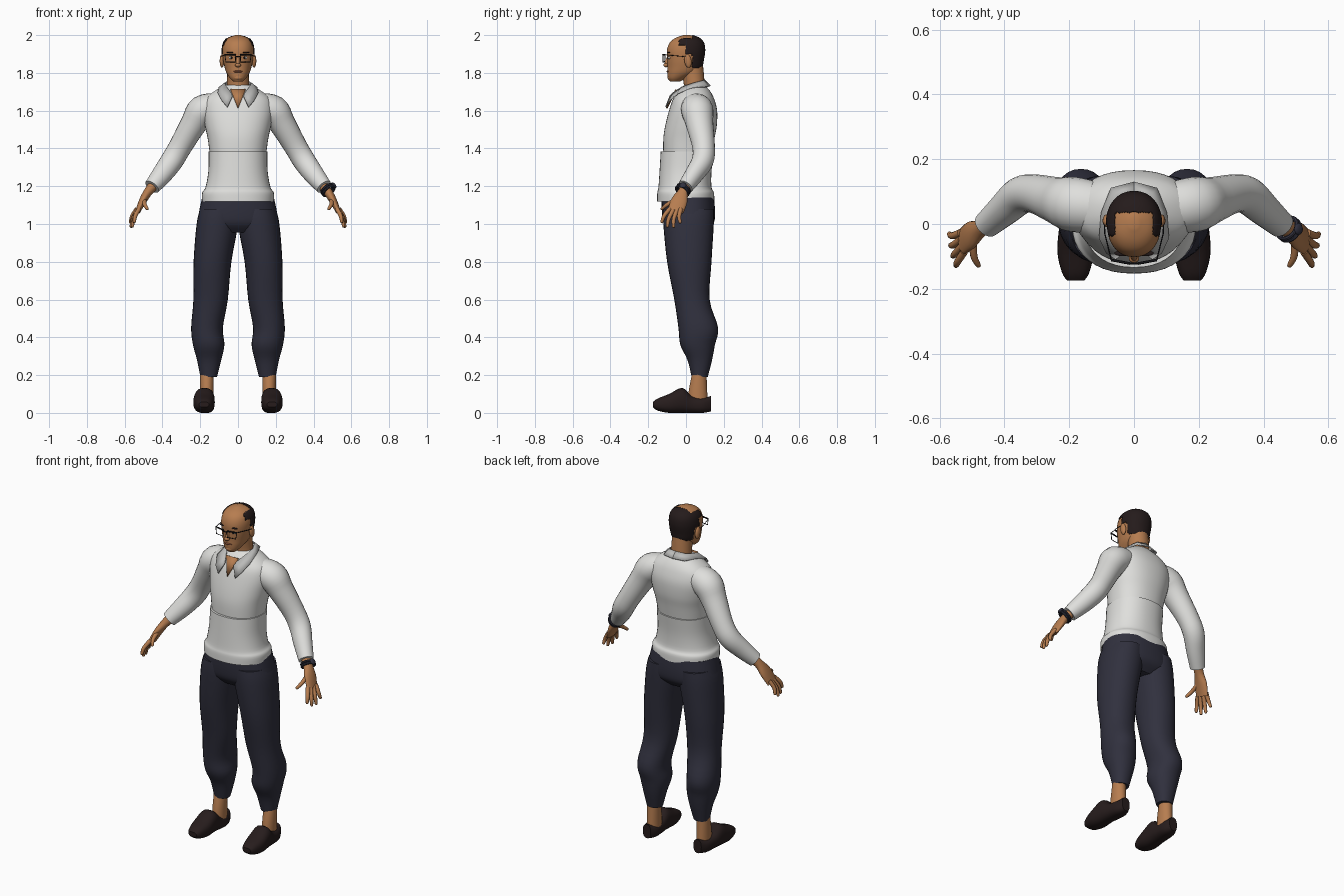
import bpy, bmesh, math
from mathutils import Vector

cube = bpy.data.objects.get("Cube")
if cube:
    bpy.data.objects.remove(cube, do_unlink=True)


def material(name, r, g, b):
    m = bpy.data.materials.new(name)
    m.use_nodes = True
    m.diffuse_color = (r, g, b, 1)
    shader = m.node_tree.nodes["Principled BSDF"]
    shader.inputs["Base Color"].default_value = (r, g, b, 1)
    shader.inputs["Roughness"].default_value = .8
    return m


skin = material("warm brown skin", .47, .205, .08)
knit = material("off white knit", .74, .74, .72)
grey = material("grey collar cloth", .5, .5, .49)
navy = material("navy trouser cloth", .03, .03, .048)
leather = material("dark brown leather", .02, .012, .012)
hair_colour = material("dark brown hair", .018, .011, .011)
black = material("black frame", .008, .008, .01)
lip_colour = material("brown lips", .3, .1, .05)
eye_white = material("eye white", .6, .58, .55)
X, Y, Z = Vector((1, 0, 0)), Vector((0, 1, 0)), Vector((0, 0, 1))
parts = []


def finish(name, bm, mat):
    bmesh.ops.recalc_face_normals(bm, faces=bm.faces)
    mesh = bpy.data.meshes.new(name)
    bm.to_mesh(mesh)
    bm.free()
    mesh.materials.append(mat)
    obj = bpy.data.objects.new(name, mesh)
    bpy.context.collection.objects.link(obj)
    parts.append(obj)
    return obj


def smooth_path(rows, steps):
    """Catmull-Rom interpolation through rows of numbers."""
    rows = [Vector(r) for r in rows]
    out = []
    for i in range(len(rows) - 1):
        b, c = rows[i], rows[i + 1]
        a, d = rows[max(i - 1, 0)], rows[min(i + 2, len(rows) - 1)]
        for k in range(steps):
            t = k / steps
            out.append(b + (c - a) * (t / 2) + (a * 2 - b * 5 + c * 4 - d) * (t * t / 2)
                       + (b * 3 - a - c * 3 + d) * (t ** 3 / 2))
    return out + [rows[-1]]


def loft(name, rows, mat, hint=X, axis=None, sides=24, steps=4, power=2, flip=1):
    """Skin ellipses (x, y, z, radius along hint, other radius) into a closed form."""
    rows = smooth_path(rows, steps)
    bm = bmesh.new()
    rings = []
    for i, row in enumerate(rows):
        centre = Vector(row[:3])
        t = axis or Vector((rows[min(i + 1, len(rows) - 1)] - rows[max(i - 1, 0)])[:3])
        t = t.normalized()
        u = (hint - t * hint.dot(t)).normalized()
        v = t.cross(u)
        ring = []
        for k in range(sides):
            a = math.tau * k / sides
            c, s = math.cos(a), math.sin(a)
            c, s = (math.copysign(abs(n) ** (2 / power), n) for n in (c, s))
            p = centre + u * c * row[3] + v * s * row[4]
            ring.append(bm.verts.new((p.x * flip, p.y, max(p.z, 0))))
        rings.append(ring)
    for low, high in zip(rings, rings[1:]):
        for k in range(sides):
            j = (k + 1) % sides
            bm.faces.new((low[k], low[j], high[j], high[k]))
    bm.faces.new(rings[0])
    bm.faces.new(rings[-1])
    return finish(name, bm, mat)


def stack(name, rows, mat, x=0, **options):
    """Loft upright rows of (height, front y, back y, half width[, centre x])."""
    full = [((r[4] if len(r) > 4 else x), (r[1] + r[2]) / 2, r[0], r[3], (r[2] - r[1]) / 2)
            for r in rows]
    return loft(name, full, mat, axis=Z, **options)


def ball(name, place, size, mat, tilt=0):
    bm = bmesh.new()
    bmesh.ops.create_uvsphere(bm, u_segments=16, v_segments=10, radius=1)
    obj = finish(name, bm, mat)
    obj.location, obj.scale, obj.rotation_euler.x = place, size, tilt
    return obj


def wire(name, points, radius, mat, flip=1):
    curve = bpy.data.curves.new(name, "CURVE")
    curve.dimensions, curve.bevel_depth, curve.bevel_resolution = "3D", radius, 1
    line = curve.splines.new("POLY")
    line.points.add(len(points) - 1)
    for target, p in zip(line.points, points):
        target.co = (p[0] * flip, p[1], p[2], 1)
    curve.materials.append(mat)
    bpy.context.collection.objects.link(bpy.data.objects.new(name, curve))


def sheet(name, faces, mat, thickness):
    bm = bmesh.new()
    for face in faces:
        bm.faces.new([bm.verts.new(p) for p in face])
    bmesh.ops.remove_doubles(bm, verts=bm.verts, dist=.0005)
    obj = finish(name, bm, mat)
    solid = obj.modifiers.new("thickness", "SOLIDIFY")
    solid.thickness, solid.offset = thickness, 0
    return obj


# Sweater: chest, and the looser waist section with its flared hem
stack("sweater_chest", [(1.36, -.12, .135, .148), (1.45, -.12, .15, .16), (1.52, -.11, .163, .175),
      (1.6, -.09, .165, .187), (1.66, -.07, .15, .175), (1.7, -.045, .13, .13),
      (1.735, -.01, .1, .07)], knit, sides=40, power=2.25)
stack("sweater_waist", [(1.12, -.153, .15, .19), (1.165, -.152, .148, .19), (1.195, -.146, .135, .172),
      (1.28, -.14, .135, .157), (1.383, -.134, .147, .155)], knit, sides=40, power=2.25)

# Neck, open neckline and turned-down collar
stack("neck", [(1.66, -.04, .1, .07), (1.72, -.012, .1, .06), (1.79, -.02, .095, .057),
      (1.84, -.03, .09, .057)], skin)
sheet("open_neckline", [[(-.04, -.052, 1.712), (.04, -.052, 1.712), (0, -.102, 1.612)]], skin, .008)
collar_edges = [((0, .098, 1.762), (0, .128, 1.73)), ((.05, .085, 1.757), (.07, .11, 1.727)),
                ((.07, .04, 1.745), (.1, .035, 1.722)), ((.06, -.02, 1.725), (.107, -.042, 1.692)),
                ((.036, -.066, 1.695), (.085, -.088, 1.652)), ((.029, -.084, 1.677), (.056, -.107, 1.618))]
collar = sheet("collar", [(a[0], a[1], b[1], b[0]) for a, b in zip(collar_edges, collar_edges[1:])],
               grey, .007)
collar.modifiers.new("mirror", "MIRROR")

# Head
head_rows = [(1.755, -.085, -.03, .026), (1.772, -.095, 0, .043), (1.8, -.098, .055, .061),
             (1.83, -.098, .082, .071), (1.87, -.1, .091, .079), (1.92, -.101, .098, .083),
             (1.96, -.086, .091, .075), (1.985, -.056, .066, .053), (2, -.014, .022, .014)]
stack("head", head_rows, skin, sides=40, power=2.15)
ball("nose_bridge", (0, -.098, 1.86), (.011, .013, .032), skin, -.3)
ball("nose_tip", (0, -.106, 1.841), (.016, .014, .011), skin)
ball("lips", (0, -.094, 1.807), (.025, .009, .006), lip_colour)
ball("chin", (0, -.078, 1.775), (.028, .02, .016), skin)

# Hair: a shell over the head, trimmed to a receding hairline
hair = stack("hair", head_rows, hair_colour, sides=80, steps=10, power=2.15)


def has_hair(p):
    if p.z > 1.945:
        limit = -.035 if abs(p.x) > .058 else .035
    else:
        limit = 0 if p.z > 1.9 else .033
    return p.z > 1.825 and p.y > limit


bm = bmesh.new()
bm.from_mesh(hair.data)
bm.normal_update()
bald = [f for f in bm.faces if not has_hair(f.calc_center_median())]
for v in bm.verts:
    v.co += v.normal * .004
bmesh.ops.delete(bm, geom=bald, context="FACES")
bm.to_mesh(hair.data)
bm.free()
hair.modifiers.new("thickness", "SOLIDIFY").thickness = .006

# Glasses bridge
wire("glasses_bridge", [(-.014, -.122, 1.888), (.014, -.122, 1.888)], .003, black)

for side, s in (("left", 1), ("right", -1)):
    # Face details
    ball(side + "_ear", (.085 * s, .01, 1.863), (.012, .019, .036), skin, .15)
    ball(side + "_eye", (.034 * s, -.085, 1.88), (.015, .011, .008), eye_white)
    ball(side + "_pupil", (.034 * s, -.094, 1.88), (.006, .004, .006), black)
    ball(side + "_eyebrow", (.036 * s, -.09, 1.908), (.025, .009, .004), hair_colour)
    # Rectangular lens rim and temple arm
    low, high = 1.858, 1.896
    rim = [(.012, -.122, high), (.014, -.122, low), (.064, -.113, low), (.07, -.111, high)]
    wire(side + "_lens_rim", rim + rim[:1], .0025, black, s)
    wire(side + "_lens_top", [rim[0], rim[-1]], .004, black, s)
    wire(side + "_temple", [rim[-1], (.09, -.03, 1.888), (.092, .012, 1.884)], .002, black, s)

    # Sleeve, wrist and palm
    loft(side + "_sleeve", [(.1, .05, 1.63, .075, .065), (.185, .06, 1.6, .085, .083),
         (.235, .072, 1.53, .073, .07), (.305, .093, 1.41, .06, .061), (.35, .088, 1.335, .058, .06),
         (.4, .045, 1.265, .05, .054), (.455, -.003, 1.197, .041, .043)], knit, hint=Y, flip=s)
    loft(side + "_palm", [(.425, .02, 1.23, .03, .03), (.472, -.012, 1.175, .027, .024),
         (.503, -.034, 1.125, .043, .02), (.53, -.055, 1.068, .042, .014)], skin, hint=Y, flip=s)
    # Fingers and thumb: knuckle to tip
    digits = {"index": ((.524, -.086, 1.08), (.55, -.13, 1.005)),
              "middle": ((.529, -.067, 1.075), (.56, -.1, .982)),
              "ring": ((.533, -.047, 1.075), (.567, -.066, .98)),
              "little": ((.535, -.027, 1.08), (.571, -.03, 1.003)),
              "thumb": ((.496, -.05, 1.13), (.478, -.132, 1.077))}
    for finger, (base, tip) in digits.items():
        base, tip = Vector(base), Vector(tip)
        bend = (base + tip) / 2 + Vector((.007, -.008, 0))
        loft(side + "_" + finger + "_finger", [(*base, .012, .012), (*bend, .011, .011),
             (*tip.lerp(bend, .15), .008, .008), (*tip, .003, .003)], skin, sides=10, flip=s)

    # Trouser leg: gathered below the knee
    stack(side + "_trouser_leg", [(1.08, -.12, .148, .1, .1), (1, -.12, .147, .11, .109),
          (.8, -.1, .135, .1, .135), (.6, -.062, .125, .091, .145), (.45, -.04, .17, .084, .164),
          (.36, -.03, .153, .083, .155), (.28, .008, .138, .064, .153), (.19, .03, .115, .044, .155)],
          navy, flip=s, sides=28, power=2.15)
    # Ankle and slip-on shoe
    stack(side + "_ankle", [(.04, .01, .115, .036), (.12, .015, .112, .036), (.22, .035, .108, .036)],
          skin, x=.165, flip=s)
    shoe_rows = [(-.175, .03, .058, .026, .18), (-.15, .012, .076, .042, .18), (-.09, 0, .1, .056, .18),
                 (-.02, 0, .132, .054, .178), (.03, 0, .09, .048, .174), (.09, 0, .08, .044, .17),
                 (.132, .008, .09, .026, .168)]
    loft(side + "_shoe", [(x, y, (a + b) / 2, w, (b - a) / 2) for y, a, b, w, x in shoe_rows],
         leather, axis=Y, power=2.5, flip=s)

# Trouser hips
stack("trouser_hips", [(1.14, -.13, .148, .19), (1.06, -.127, .154, .207), (1, -.115, .145, .212),
      (.955, -.075, .1, .16)], navy, sides=40, power=2.3)

# Wristwatch on the left arm
forearm = Vector((.05, -.04, -.06)).normalized()
wrist = Vector((.477, -.016, 1.18))
for shift in (-.007, .007):
    bpy.ops.mesh.primitive_torus_add(major_segments=28, minor_segments=8, major_radius=.036,
                                     minor_radius=.007, location=wrist + forearm * shift)
    band = bpy.context.object
    band.name = "watch_band"
    band.rotation_euler = forearm.to_track_quat("Z", "Y").to_euler()
    band.data.materials.append(navy)
    parts.append(band)
outward = forearm.cross(Y).normalized()
outward *= math.copysign(1, outward.x)
dial = ball("watch_dial", wrist + outward * .04, (.018, .018, .009), navy)
dial.rotation_euler = outward.to_track_quat("Z", "Y").to_euler()

# Smooth shading with sharp creases
bpy.ops.object.select_all(action="DESELECT")
for obj in parts:
    obj.select_set(True)
bpy.context.view_layer.objects.active = parts[0]
bpy.ops.object.shade_smooth_by_angle(angle=math.radians(40))
